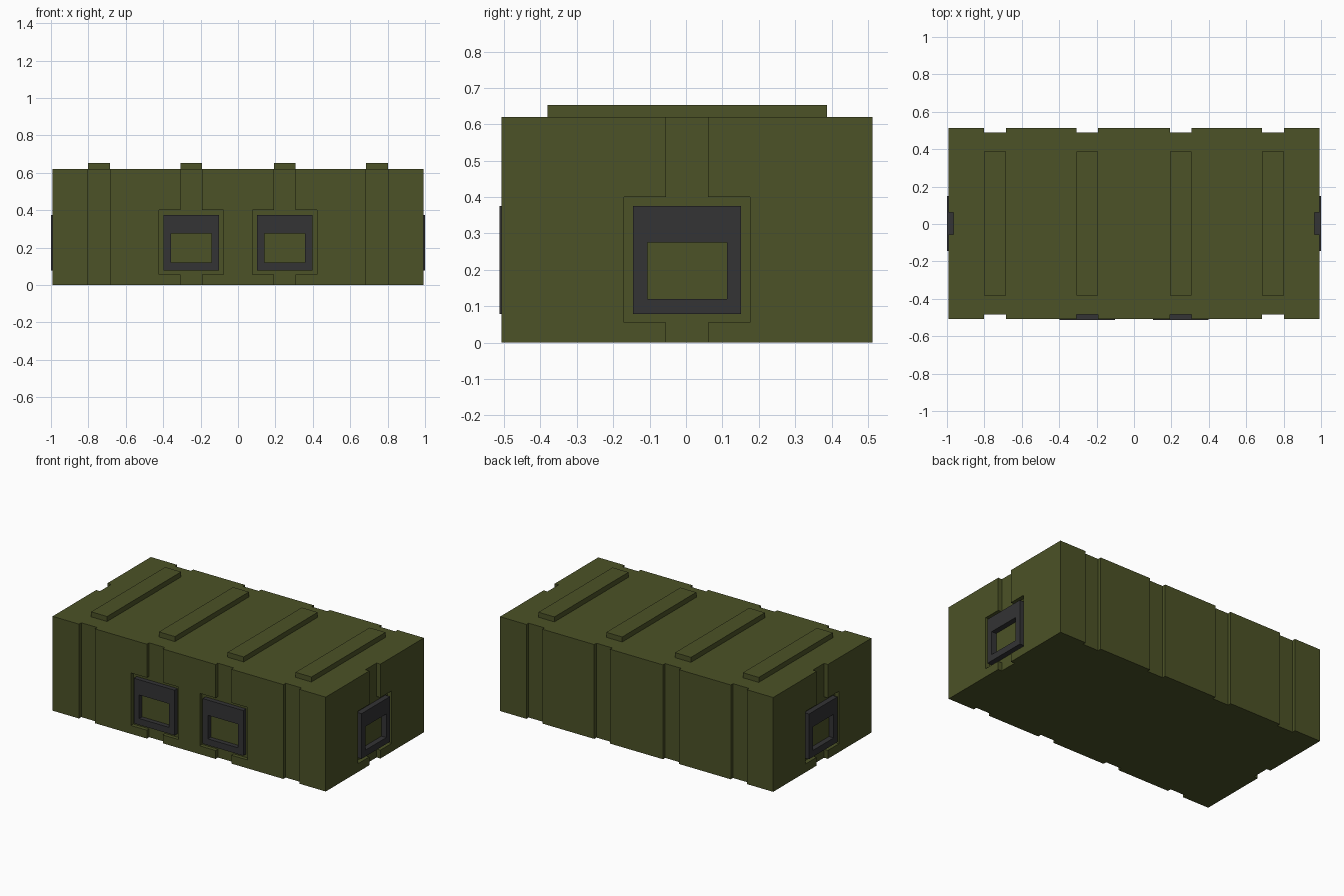
import bpy

if "Cube" in bpy.data.objects:
    bpy.data.objects.remove(bpy.data.objects["Cube"])

GREEN, DARK = (0.072, 0.085, 0.02, 1), (0.033, 0.033, 0.035, 1)


def material(name, colour):
    mat = bpy.data.materials.new(name)
    mat.diffuse_color = colour
    mat.use_nodes = True
    mat.node_tree.nodes["Principled BSDF"].inputs["Base Color"].default_value = mat.diffuse_color
    return mat


green = material("olive_paint", GREEN)
dark = material("dark_metal", DARK)


def box(name, x, y, z, mat=None):
    """Box from (min, max) ranges on each axis."""
    lo, hi = zip(x, y, z)
    bpy.ops.mesh.primitive_cube_add(size=1, location=[(a + b) / 2 for a, b in zip(lo, hi)])
    ob = bpy.context.object
    ob.name = name
    ob.scale = [b - a for a, b in zip(lo, hi)]
    bpy.ops.object.transform_apply(location=False, rotation=False, scale=True)
    if mat:
        ob.data.materials.append(mat)
    return ob


def cut(target, x, y, z):
    """Subtract a box from the target."""
    cutter = box("cutter", x, y, z, target.data.materials[0])
    cutter.hide_render = True
    mod = target.modifiers.new("cut", 'BOOLEAN')
    mod.operation = 'DIFFERENCE'
    mod.solver = 'EXACT'
    mod.object = cutter
    bpy.context.view_layer.objects.active = target
    bpy.ops.object.modifier_apply(modifier=mod.name)
    bpy.data.objects.remove(cutter)


X, FRONT, BACK, TOP = 0.993, -0.507, 0.513, 0.62
MID = 0.003                      # centre of the case in y
GROOVE, POCKET = 0.058, 0.173    # half widths
FULL, POCKET_Z = (-0.1, 0.8), (0.055, 0.40)
HANDLE_Z, HOLE_Z = (0.078, 0.375), (0.12, 0.275)


def span(c, half):
    return (c - half, c + half)


# Case body with vertical grooves
body = box("case_body", (-X, X), (FRONT, BACK), (0, TOP), green)
for i, x in enumerate((-0.743, -0.25, 0.25, 0.743)):
    cut(body, span(x, GROOVE), (-0.7, -0.483), FULL)
    cut(body, span(x, GROOVE), (0.490, 0.7), FULL)
    # Raised lid rib
    box(f"lid_rib_{i + 1}", span(x, GROOVE), (-0.381, 0.388), (TOP, 0.653), green)

# Front latches in pockets
for side, x in (("left", -0.25), ("right", 0.25)):
    cut(body, span(x, POCKET), (-0.7, -0.483), POCKET_Z)
    latch = box(f"front_latch_{side}", span(x, 0.148), (-0.513, -0.483), HANDLE_Z, dark)
    cut(latch, span(x, 0.109), (-0.7, -0.3), HOLE_Z)

# End grooves, pockets and handles
for side, s in (("left", -1), ("right", 1)):
    deep = sorted((s * 0.965, s * 1.2))
    cut(body, deep, span(MID, GROOVE), FULL)
    cut(body, deep, span(MID, POCKET), POCKET_Z)
    handle = box(f"end_handle_{side}", sorted((s * 0.965, s * 1.0)), span(MID, 0.148), HANDLE_Z, dark)
    cut(handle, sorted((s * 0.8, s * 1.2)), span(MID, 0.109), HOLE_Z)
